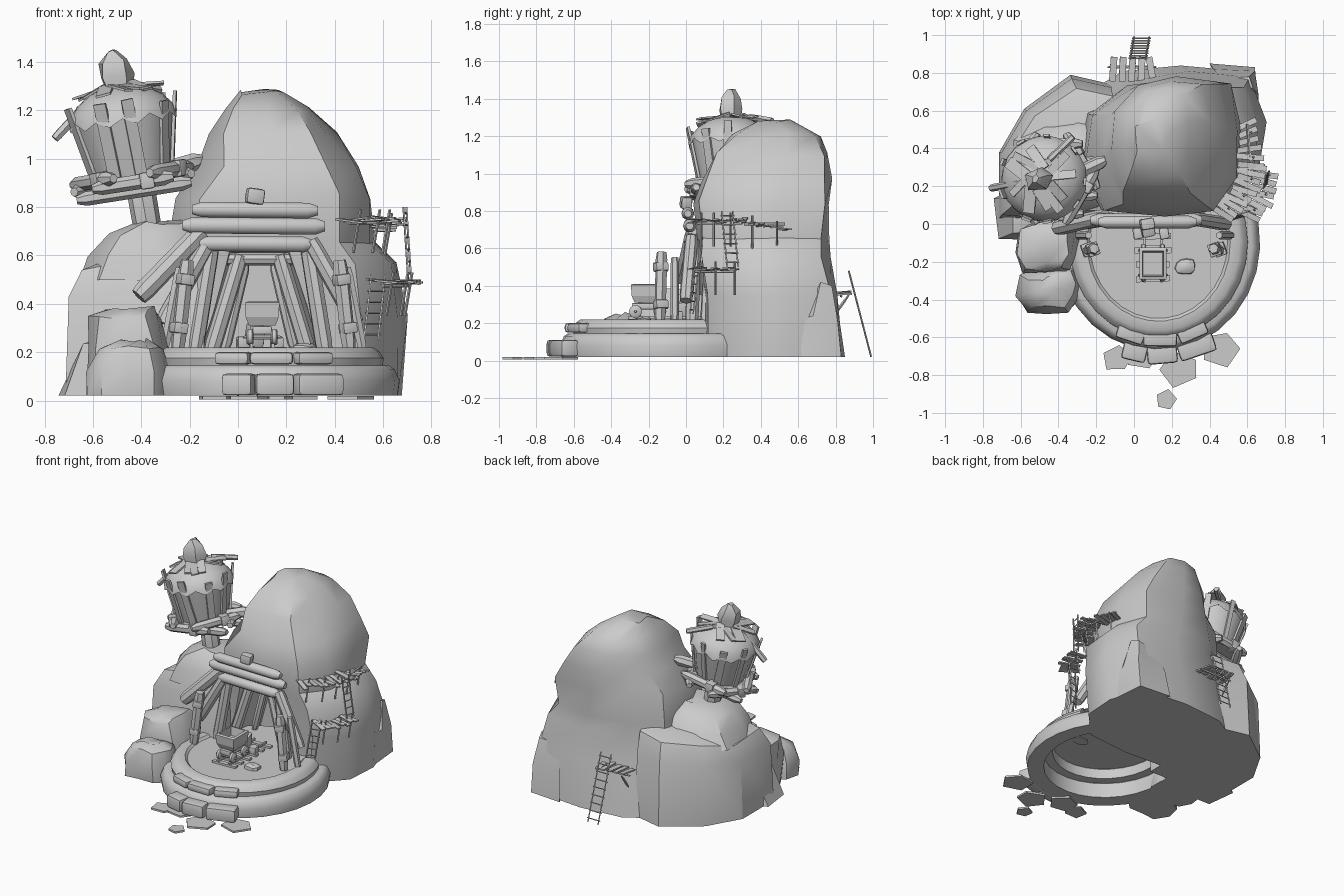
import bpy, bmesh, math, random
from mathutils import Vector, Matrix, Euler

if "Cube" in bpy.data.objects:
    bpy.data.objects.remove(bpy.data.objects["Cube"])

random.seed(4)
I = Matrix.Identity(4)
U = random.uniform


def make(name, bm, angle=35, M=I):
    bmesh.ops.recalc_face_normals(bm, faces=bm.faces)
    me = bpy.data.meshes.new(name)
    bm.to_mesh(me)
    bm.free()
    me.transform(M)
    ob = bpy.data.objects.new(name, me)
    bpy.context.collection.objects.link(ob)
    bpy.context.view_layer.objects.active = ob
    ob.select_set(True)
    if angle:
        bpy.ops.object.shade_smooth_by_angle(angle=math.radians(angle))
    ob.select_set(False)
    return ob


def loft(name, rings, angle=35, M=I, bottom=True, top=True):
    bm = bmesh.new()
    vs = [[bm.verts.new(p) for p in r] for r in rings]
    n = len(vs[0])
    for a, b in zip(vs, vs[1:]):
        for i in range(n):
            bm.faces.new((a[i], a[(i + 1) % n], b[(i + 1) % n], b[i]))
    if bottom:
        bm.faces.new(vs[0])
    if top:
        bm.faces.new(vs[-1])
    return make(name, bm, angle, M)


def circle(r, z, n, x=0, y=0):
    return [(x + r * math.cos(2 * math.pi * i / n), y + r * math.sin(2 * math.pi * i / n), z) for i in range(n)]


def log(name, p, q, r, n=8, tip=0.04, end=0.6, M=I):
    p, q = Vector(p), Vector(q)
    d = q - p
    L = d.length
    T = Matrix.Translation(p) @ d.to_track_quat('Z', 'Y').to_matrix().to_4x4()
    tip = min(tip, L * 0.3)
    return loft(name, [circle(r * end, 0, n), circle(r, tip, n), circle(r * 1.03, L - tip, n),
                       circle(r * end, L, n)], 40, M @ T)


def box(name, c, s, rot=(0, 0, 0), bevel=0.0, M=I):
    bm = bmesh.new()
    bmesh.ops.create_cube(bm, size=1, matrix=Matrix.Diagonal((*s, 1)))
    if bevel:
        bmesh.ops.bevel(bm, geom=bm.edges[:], offset=bevel, segments=2, affect='EDGES', profile=0.6)
    T = Matrix.Translation(c) @ Euler([math.radians(a) for a in rot]).to_matrix().to_4x4()
    return make(name, bm, 40 if bevel else 0, M @ T)


OUTLINE = [(.14, .03), (.5, 0), (.82, .03), (.98, .28), (1, .62), (.93, .95), (.6, 1), (.3, .93), (.06, .75), (0, .35)]


def rock(name, levels, j=0.012, step=1, angle=32, M=I):
    """Stack of irregular outlines, each level = z, x0, x1, y0, y1."""
    rings = []
    for z, x0, x1, y0, y1 in levels:
        rings.append([(x0 + u * (x1 - x0) + U(-j, j), y0 + v * (y1 - y0) + U(-j, j),
                       z + (U(-j, j) if z > 0.05 else 0)) for u, v in OUTLINE[::step]])
    return loft(name, rings, angle, M)


# Main mountain with the cave cut into its front
mountain = rock("mountain", [(.02, -.36, .67, .10, .85), (.35, -.34, .69, .09, .80), (.56, -.30, .66, .07, .77),
                             (.66, -.28, .57, .06, .77), (.84, -.26, .56, .05, .77), (.96, -.16, .49, .08, .77),
                             (1.1, -.12, .40, .16, .76), (1.2, -.06, .30, .26, .72), (1.275, .0, .19, .37, .55)],
                .014, angle=38)
cave = loft("cave_cutter", [[(-.24, -.3, .15), (.42, -.3, .15), (.24, -.3, .67), (-.07, -.3, .67)],
                            [(-.12, .42, .15), (.3, .42, .15), (.18, .42, .58), (0, .42, .58)]], 0)
cave.hide_render = True
cave.hide_viewport = True
cut = mountain.modifiers.new("cave", 'BOOLEAN')
cut.object = cave
cut.operation = 'DIFFERENCE'
cut.solver = 'EXACT'
# Back corner spur
loft("back_corner_rock", [[(.64, .37, .02), (.66, .6, .02), (.64, .83, .02), (.4, .85, .02)],
                          [(.64, .62, .22), (.66, .68, .24), (.64, .81, .22), (.42, .82, .22)],
                          [(.58, .72, .40), (.63, .72, .42), (.61, .78, .40), (.46, .77, .38)]], 25)

# Left shoulder rocks and boulders
loft("left_rock", [[(x * k - .02, y * m + c, z + e * s) for x, y, e in (
    (-.12, .0, 1), (-.45, .01, .5), (-.68, .03, -.5), (-.68, .38, -1), (-.55, .61, 0), (-.31, .79, .6), (-.1, .74, 1))]
    for z, k, m, c, s in ((.02, 1.02, 1, 0, 0), (.44, 1.0, .95, .02, .02), (.56, .92, .82, .07, .04), (.60, .75, .6, .14, .03))], 30)
rock("left_shoulder", [(.5, -.66, -.1, .03, .6), (.6, -.62, -.1, .06, .54), (.69, -.54, -.14, .1, .48), (.74, -.42, -.2, .16, .38)])
rock("left_spur", [(.02, -.75, -.5, -.09, .2), (.23, -.66, -.48, -.05, .2), (.25, -.6, -.5, .0, .15)], .008, 2)
for lv in ([(.02, -.63, -.28, -.25, .05), (.2, -.63, -.29, -.26, .04), (.34, -.61, -.32, -.25, .03), (.38, -.55, -.35, -.2, -.02)],
           [(.02, -.62, -.3, -.47, -.21), (.12, -.62, -.29, -.47, -.21), (.22, -.57, -.32, -.44, -.24), (.25, -.5, -.38, -.38, -.28)]):
    rock("boulder", lv, .012, 1, 45)


# Terrace: two curved tiers and a floor
def tier(name, ro, ri, z0, z1, a0, a1, n=18):
    sec = [(ri, z0), (ro, z0), (ro + .008, (z0 + z1) / 2), (ro - .012, z1 - .015), (ro - .035, z1), (ri + .02, z1), (ri, z1 - .02)]
    rings = []
    for i in range(n + 1):
        a = math.radians(a0 + (a1 - a0) * i / n)
        rings.append([(.13 + r * math.cos(a), -.1 + (r + .035) * math.sin(a), z) for r, z in sec])
    loft(name, rings, 40)


tier("lower_tier", .53, .42, .02, .145, -195, 36)
tier("upper_tier", .465, .36, .13, .22, -195, 25)
bm = bmesh.new()
bm.faces.new([bm.verts.new((x, y * 1.08 - .08, .205)) for x, y, z in circle(.43, 0, 28, .13)])
make("terrace_floor", bm)

# Rounded step stones along the two tiers
for name, rad, z, h, d, spots in (("lower_step", .56, .066, .09, .1, ((-103, .13), (-88, .16), (-69, .2))),
                                  ("upper_step", .475, .175, .052, .085, ((-108, .15), (-89, .18), (-68, .16)))):
    for a, w in spots:
        t = math.radians(a)
        box(name, (.13 + rad * math.cos(t), -.1 + (rad + .03) * math.sin(t), z), (w, d, h), (0, 0, a + 90 + U(-4, 4)), .02)

# Flat paving stones on the ground
for x, y, s in ((-.09, -.71, .09), (.24, -.77, .11), (.46, -.66, .12), (.17, -.93, .065), (.04, -.68, .11)):
    a = U(0, 1.5)
    pts = [(x + s * U(.8, 1) * math.cos(a + k * 1.257), y + s * U(.7, .95) * math.sin(a + k * 1.257)) for k in range(5)]
    loft("paving_stone", [[(px, py, z) for px, py in pts] for z in (.005, .018)], 0)

# Cave portal: lintel logs, slanted props, standing posts
for x0, x1, y, z, r in ((-.19, .33, .01, .79, .033), (-.23, .36, .02, .725, .035), (-.16, .31, .02, .65, .033)):
    log("lintel_log", (x0, y, z), (x1, y, z - .005), r, 10)
box("lintel_stone", (.07, .0, .845), (.075, .06, .065), (0, 8, 10), .015)
log("outer_brace", (-.15, .04, .70), (-.41, -.02, .43), .042, end=.9)
for s in (-1, 1):
    c = .09
    log("portal_leg", (c + s * .20, .05, .64), (c + s * .27, .03, .2), .036, end=.9)
    log("portal_brace", (c + s * .21, .03, .66), (c + s * .40, .0, .32), .036, end=.9)
    log("inner_leg", (c + s * .08, .13, .6), (c + s * .2, .11, .2), .034, end=.9)
    log("deep_leg", (c + s * .06, .28, .58), (c + s * .15, .27, .2), .026)
    # standing posts with bands and a leaning partner
    x = .105 + s * .335
    log("terrace_post", (x + s * .02, -.14, .21), (x - s * .02, -.13, .58), .031, 6, end=.85)
    log("post_partner", (x + s * .075, -.06, .21), (x + s * .01, -.06, .55), .022, 6, end=.85)
    for z, o in ((.3, .015), (.5, -.012)):
        box("post_band", (x + s * o, -.135, z), (.062, .07, .045), (0, -s * 8, 20), .008)
log("cave_beam", (-.1, .13, .585), (.28, .13, .585), .026)

# Track and mine cart
for x in (.055, .145):
    box("rail", (x, -.1, .228), (.012, .42, .014))
for i in range(6):
    box("sleeper", (.1, -.29 + i * .075, .214), (.19 + U(-.02, .02), .032, .014), (0, 0, U(-8, 8)))
tub = [[(.1 + u * w, -.21 + v * d, z) for u, v in ((-1, -1), (1, -1), (1, 1), (-1, 1))]
       for w, d, z in ((.055, .065, .31), (.068, .08, .345), (.072, .085, .405), (.056, .068, .41), (.052, .06, .35))]
loft("cart_tub", tub, 0)
box("cart_chassis", (.1, -.2, .29), (.08, .18, .035), bevel=.008)
for x in (.05, .15):
    for y in (-.27, -.14):
        log("cart_wheel", (x - .014, y, .262), (x + .014, y, .262), .034, 10, .006, .8)
for y in (-.27, -.14):
    log("cart_axle", (.02, y, .262), (.18, y, .262), .01, 6)
box("cart_stop", (.07, -.02, .27), (.07, .09, .09), (10, 5, 12), .015)
for x in (.02, .16):
    box("cart_stop_foot", (x, -.05, .24), (.05, .06, .05), (0, 0, 10), .01)
rock("floor_stone", [(.2, .215, .325, -.265, -.185), (.225, .22, .32, -.26, -.19), (.235, .24, .3, -.245, -.205)], .004)

# Leaning lookout: stem, log platform, barrel, ragged roof
log("tower_stem", (-.365, .24, .66), (-.41, .24, .92), .058, 8, .01, .95)
T = Matrix.Translation((-.44, .24, .93)) @ Matrix.Rotation(math.radians(-9), 4, 'Y')
for k in range(6):
    a = math.radians(60 * k + 30)
    d, t = Vector((math.cos(a), math.sin(a), 0)), Vector((-math.sin(a), math.cos(a), 0))
    c = d * .185 + Vector((0, 0, -.03 + .03 * (k % 2)))
    log("deck_log", c - t * .17, c + t * .17, .031, 7, M=T)
    box("deck_lashing", c + t * .06, (.072, .06, .07), (0, 0, 60 * k + 30), .012, M=T)
for y in (-.09, .09):
    log("deck_joist", (-.24, y, -.065), (.24, y, -.065), .03, 7, M=T)
log("deck_bridge", (.12, .02, -.0), (.30, .1, .02), .036, 7, M=T)
loft("deck", [circle(.19, -.03, 12), circle(.19, 0, 12)], 30, T)
loft("barrel", [circle(.16, -.01, 12), circle(.192, .13, 12), circle(.215, .25, 12)], 35, T)
for k in range(9):
    R = T @ Matrix.Rotation(math.radians(40 * k + U(-8, 8)), 4, 'Z')
    box("barrel_stave", (.2, 0, .15), (.014, U(.03, .055), U(.25, .36)), (U(-5, 5), 11, 0), M=R)
n = 24
skirt = [(x, y, z - (.035 if i % 2 else U(0, .01))) for i, (x, y, z) in enumerate(circle(.228, .245, n))]
loft("roof_cloth", [skirt, circle(.220, .265, n), circle(.18, .315, n), circle(.12, .355, n), circle(.05, .375, n)], 45, T, bottom=False)
for k in range(11):
    R = T @ Matrix.Rotation(math.radians(33 * k + U(-14, 14)), 4, 'Z')
    box("roof_shingle", (.11, 0, .365), (U(.12, .2), U(.035, .07), .01), (U(-15, 15), U(4, 24), U(-35, 35)), M=R)
log("roof_pole", (-.29, -.05, .2), (-.1, -.02, .35), .02, 6, .02, .9, M=T)
log("roof_pole", (.05, .1, .37), (.17, .22, .33), .018, 6, .02, .9, M=T)
rock("roof_finial", [(.33, -.05, .05, -.05, .05), (.42, -.075, .075, -.06, .06), (.475, -.065, .06, -.05, .05), (.525, -.02, .015, -.02, .02)], .006, 2, M=T)


# Walkways hugging the right side, with thin posts and ladders
def ladder(name, p, q, side, w, rungs):
    p, q, s = Vector(p), Vector(q), Vector(side).normalized() * w / 2
    for k in (-1, 1):
        log(name + "_rail", p + s * k, q + s * k, .005, 4, .005, 1)
    for i in range(rungs):
        c = p.lerp(q, (i + .5) / rungs)
        log(name + "_rung", c - s * 1.25, c + s * 1.25, .004, 4, .005, 1)


def walkway(name, path, z, count, reach, drop=0):
    for i in range(count):
        f = i / (count - 1)
        seg = min(int(f * (len(path) - 1)), len(path) - 2)
        a, b = Vector(path[seg]), Vector(path[seg + 1])
        c = a.lerp(b, f * (len(path) - 1) - seg)
        ang = math.degrees(math.atan2(c.y - .35, c.x - .1))
        box(name, (c.x, c.y, z + drop * f + U(-.008, .008)), (reach * U(.8, 1.2), .03, .008), (U(-6, 6), U(-8, 8), ang + U(-8, 8)))
        if i % 3 == 1:
            log(name + "_strut", (c.x + .02, c.y, z + drop * f + .04), (c.x - .01, c.y, z + drop * f - .14), .006, 4, .005, 1)
    for (ax, ay), (bx, by) in zip(path, path[1:]):
        log(name + "_bearer", (ax, ay, z - .015), (bx, by, z - .015), .008, 5, .005, 1)


walkway("upper_walkway", [(.46, .06), (.58, .16), (.63, .30)], .75, 10, .14)
walkway("upper_ramp", [(.62, .31), (.61, .42), (.60, .53)], .745, 6, .13, -.05)
walkway("lower_walkway", [(.60, .05), (.68, .14), (.70, .26)], .49, 8, .14)
ladder("upper_ladder", (.71, .25, .50), (.69, .22, .80), (.2, 1, 0), .06, 6)
ladder("lower_ladder", (.55, .03, .25), (.58, .06, .52), (1, .3, 0), .06, 6)

# Back landing and ladder
for i in range(5):
    box("back_plank", (-.11 + i * .05, .82, .36 + U(-.01, .01)), (.035, .13, .01), (U(-8, 8), U(-6, 6), U(-10, 10)))
log("back_bearer", (-.14, .83, .345), (.12, .83, .345), .008, 5)
log("back_strut", (-.1, .87, .35), (-.1, .79, .24), .008, 5)
ladder("back_ladder", (.04, .99, .02), (.02, .87, .48), (1, 0, 0), .08, 9)
